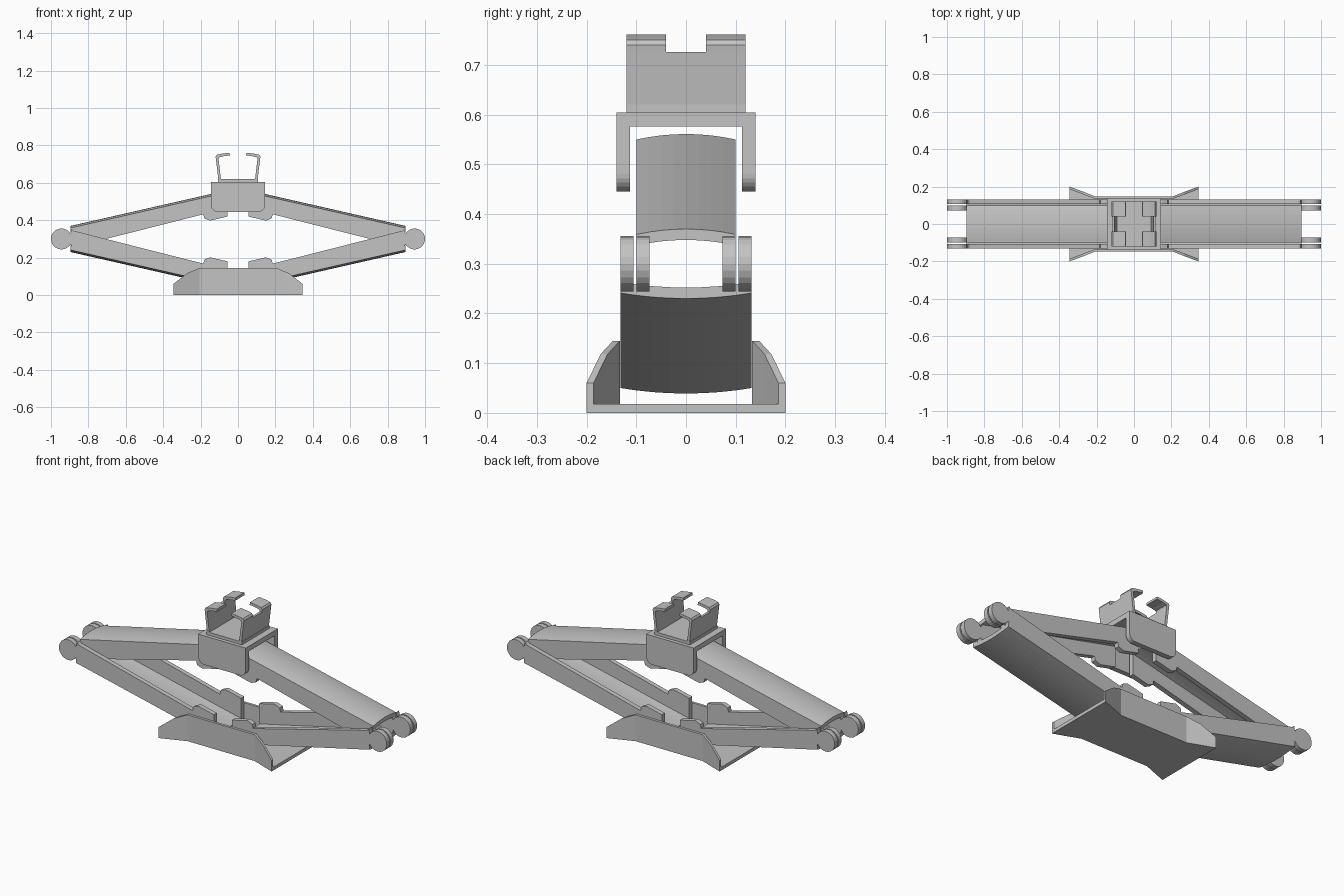
import bpy, bmesh, math

if "Cube" in bpy.data.objects:
    bpy.data.objects.remove(bpy.data.objects["Cube"])

steel = bpy.data.materials.new("grey_steel")
steel.diffuse_color = (0.55, 0.55, 0.55, 1)
steel.use_nodes = True
steel.node_tree.nodes["Principled BSDF"].inputs["Base Color"].default_value = steel.diffuse_color


def loft(bm, sections):
    """Skin closed sections with equal point counts and cap both ends."""
    rings = [[bm.verts.new(p) for p in s] for s in sections]
    n = len(rings[0])
    for a, b in zip(rings, rings[1:]):
        for i in range(n):
            j = (i + 1) % n
            bm.faces.new((a[i], a[j], b[j], b[i]))
    bm.faces.new(rings[0])
    bm.faces.new(rings[-1][::-1])


def prism_y(bm, profile, y0, y1):
    """Extrude an xz profile along y."""
    loft(bm, [[(x, y, z) for x, z in profile] for y in (y0, y1)])


def finish(bm, name):
    bmesh.ops.recalc_face_normals(bm, faces=bm.faces)
    me = bpy.data.meshes.new(name)
    bm.to_mesh(me)
    bm.free()
    me.materials.append(steel)
    ob = bpy.data.objects.new(name, me)
    bpy.context.collection.objects.link(ob)
    return ob


# Arms: pressed channels with round pivot ears, mirrored left/right and up/down
PIVOT_X, PIVOT_Z, EAR_R = 0.944, 0.30, 0.056


def ridge(x):
    return 0.55 - 0.2275 * (x - 0.055)


def arm(name, side, flip, half_w, wall):
    def place(x, z):
        return side * x, (2 * PIVOT_Z - z if flip else z)

    bm = bmesh.new()
    # side cheek with stepped inner tab and pivot ear
    cheek = [(0.055, ridge(0.055) - 0.012), (0.885, ridge(0.885) - 0.012), (0.896, 0.327)]
    for i in range(21):
        a = math.radians(145 - 290 * i / 20)
        cheek.append((PIVOT_X + EAR_R * math.cos(a), PIVOT_Z + EAR_R * math.sin(a)))
    cheek += [(0.896, 0.273), (0.89, 0.245), (0.88, 0.256), (0.185, 0.432),
              (0.18, 0.41), (0.15, 0.398), (0.055, 0.42)]
    cheek = [place(x, z) for x, z in cheek]
    for s in (-1, 1):
        prism_y(bm, cheek, s * half_w, s * (half_w - wall))
    # gently crowned web
    n = 8
    ys = [half_w * (2 * i / n - 1) for i in range(n + 1)]
    sections = []
    for x in (0.055, 0.895):
        top = [(y, ridge(x) + 0.011 * (1 - (y / half_w) ** 2)) for y in ys]
        ring = top + [(y, z - 0.022) for y, z in reversed(top)]
        sections.append([(place(x, z)[0], y, place(x, z)[1]) for y, z in ring])
    loft(bm, sections)
    finish(bm, name)


for side, label in ((-1, "left"), (1, "right")):
    arm("upper_arm_" + label, side, False, 0.10, 0.027)
    arm("lower_arm_" + label, side, True, 0.132, 0.026)

# Base: floor plate and upright walls that flare at both ends
stations = [(0.205, 0.147, 0.145), (0.27, 0.172, 0.118), (0.345, 0.20, 0.06)]
stations = [(-x, y, z) for x, y, z in reversed(stations)] + stations
bm = bmesh.new()
loft(bm, [[(x, -y, 0), (x, y, 0), (x, y, 0.018), (x, -y, 0.018)] for x, y, z in stations])
for s in (-1, 1):
    loft(bm, [[(x, s * y, 0), (x, s * y, z), (x, s * (y - 0.014), z), (x, s * (y - 0.014), 0)]
              for x, y, z in stations])
finish(bm, "base")

# Head bracket: top plate with two round-cornered side cheeks
bm = bmesh.new()
W, TOP, LOW, R = 0.145, 0.604, 0.445, 0.036
prism_y(bm, [(-W, 0.576), (W, 0.576), (W, TOP), (-W, TOP)], -0.14, 0.14)
cheek = [(-W, TOP), (W, TOP)]
for start, cx in ((0, W - R), (-90, R - W)):
    for i in range(7):
        a = math.radians(start - 15 * i)
        cheek.append((cx + R * math.cos(a), LOW + R + R * math.sin(a)))
for s in (-1, 1):
    prism_y(bm, cheek, s * 0.14, s * 0.113)
finish(bm, "head_bracket")

# Saddle: floor, two leaning walls and four hooked claws
bm = bmesh.new()
prism_y(bm, [(-0.108, 0.604), (0.108, 0.604), (0.108, 0.62), (-0.108, 0.62)], -0.12, 0.12)
wall = [(0.104, 0.61), (0.118, 0.726), (0.104, 0.726), (0.09, 0.61)]
claw = [(0.118, 0.726), (0.12, 0.74), (0.113, 0.75), (0.085, 0.756), (0.045, 0.761),
        (0.043, 0.747), (0.08, 0.742), (0.102, 0.736), (0.104, 0.726)]
for sx in (-1, 1):
    prism_y(bm, [(sx * x, z) for x, z in wall], -0.12, 0.12)
    for sy in (-1, 1):
        prism_y(bm, [(sx * x, z) for x, z in claw], sy * 0.04, sy * 0.12)
finish(bm, "saddle")
